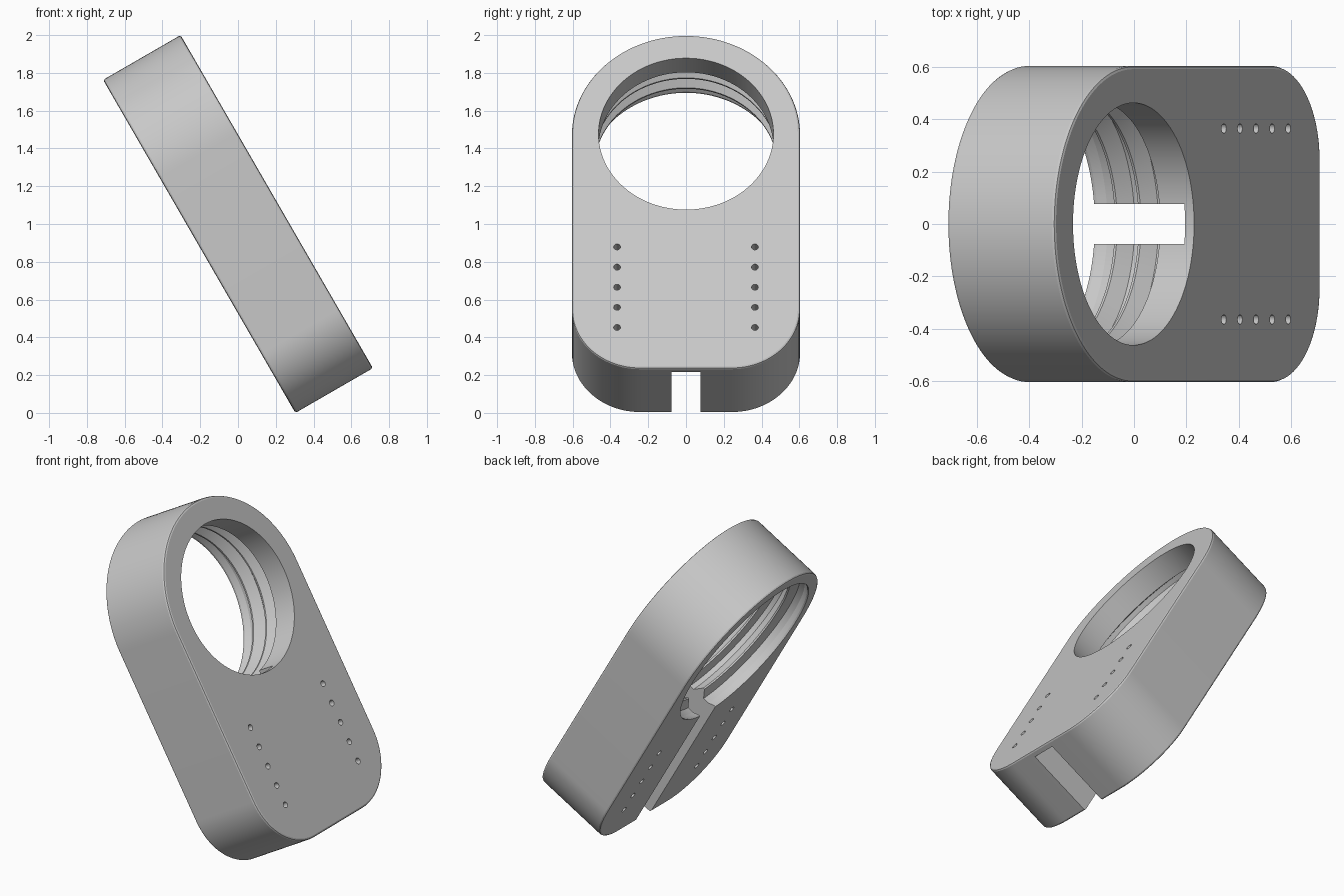
import bpy, bmesh, math
from mathutils import Matrix

if "Cube" in bpy.data.objects:
    bpy.data.objects.remove(bpy.data.objects["Cube"], do_unlink=True)

HALF_T, HALF_L, HALF_W = 0.237, 1.018, 0.604   # block half sizes
CORNER = 0.36                                  # lower corner radius
BORE_Z = HALF_L - HALF_W                       # bore shares the round end's centre

grey = bpy.data.materials.new("plain_grey")
grey.use_nodes = True
grey.diffuse_color = (0.58, 0.58, 0.58, 1)
grey.node_tree.nodes["Principled BSDF"].inputs["Base Color"].default_value = grey.diffuse_color


def make_object(name, bm):
    bmesh.ops.recalc_face_normals(bm, faces=bm.faces)
    mesh = bpy.data.meshes.new(name)
    bm.to_mesh(mesh)
    bm.free()
    mesh.materials.append(grey)
    obj = bpy.data.objects.new(name, mesh)
    bpy.context.collection.objects.link(obj)
    return obj


def arc(cy, cz, radius, start, end, steps):
    for i in range(steps + 1):
        a = math.radians(start + (end - start) * i / steps)
        yield cy + radius * math.cos(a), cz + radius * math.sin(a)


def lathe(bm, profile, cy, cz, steps):
    """Closed solid turned about the thickness axis from (x, radius) points."""
    rings = []
    for x, r in profile:
        angles = [math.tau * i / steps for i in range(steps)]
        rings.append([bm.verts.new((x, cy + r * math.cos(a), cz + r * math.sin(a))) for a in angles])
    for low, high in zip(rings, rings[1:]):
        for i in range(steps):
            j = (i + 1) % steps
            bm.faces.new((low[i], low[j], high[j], high[i]))
    bm.faces.new(rings[0])
    bm.faces.new(rings[-1])


# Block: round at the top, rounded corners at the bottom
inner_y, low_z = HALF_W - CORNER, CORNER - HALF_L
outline = list(arc(0, BORE_Z, HALF_W, 0, 180, 64))
outline += arc(-inner_y, low_z, CORNER, 180, 270, 24)
outline += arc(inner_y, low_z, CORNER, 270, 360, 24)
bm = bmesh.new()
base = bm.faces.new([bm.verts.new((-HALF_T, y, z)) for y, z in outline])
extruded = bmesh.ops.extrude_face_region(bm, geom=[base])["geom"]
bmesh.ops.translate(bm, vec=(2 * HALF_T, 0, 0),
                    verts=[v for v in extruded if isinstance(v, bmesh.types.BMVert)])
block = make_object("ring_block", bm)
bevel = block.modifiers.new("soft_rim", "BEVEL")
bevel.width, bevel.segments = 0.012, 2
bevel.limit_method, bevel.angle_limit = "ANGLE", math.radians(40)

# Bore: smooth at the front, ridged grooves towards the back
bore = [(0.3, 0.463), (0.087, 0.463)]
for crest in (-0.02, -0.125):
    bore += [(crest + 0.085, 0.54), (crest + 0.055, 0.54), (crest + 0.01, 0.485), (crest, 0.485)]
bore += [(-0.15, 0.54), (-0.19, 0.54), (-0.225, 0.525), (-0.3, 0.525)]
bm = bmesh.new()
lathe(bm, bore, 0, BORE_Z, 96)
cutters = [make_object("bore_cutter", bm)]

# Slot: open at the back and bottom, running up into the bore
bm = bmesh.new()
bmesh.ops.create_cube(bm, size=1)
bmesh.ops.scale(bm, vec=(0.595, 0.154, 1.3), verts=bm.verts)
bmesh.ops.translate(bm, vec=(-0.1, 0, -0.55), verts=bm.verts)
cutters.append(make_object("slot_cutter", bm))

# Two rows of pin holes
bm = bmesh.new()
for side in (-1, 1):
    for i in range(5):
        lathe(bm, [(-0.3, 0.018), (0.3, 0.018)], side * 0.365, -0.277 - 0.123 * i, 16)
cutters.append(make_object("pin_hole_cutter", bm))

for cutter in cutters:
    cutter.hide_render = True
    cut = block.modifiers.new(cutter.name, "BOOLEAN")
    cut.operation, cut.solver, cut.object = "DIFFERENCE", "EXACT", cutter

# Bake the cuts, then lean the block back
depsgraph = bpy.context.evaluated_depsgraph_get()
baked = bpy.data.meshes.new_from_object(block.evaluated_get(depsgraph))
block.modifiers.clear()
block.data = baked
for cutter in cutters:
    bpy.data.objects.remove(cutter, do_unlink=True)
baked.transform(Matrix.Translation((0, 0, 1)) @ Matrix.Rotation(math.radians(-30), 4, "Y"))

bpy.ops.object.select_all(action="DESELECT")
block.select_set(True)
bpy.context.view_layer.objects.active = block
bpy.ops.object.shade_smooth_by_angle(angle=math.radians(20))
